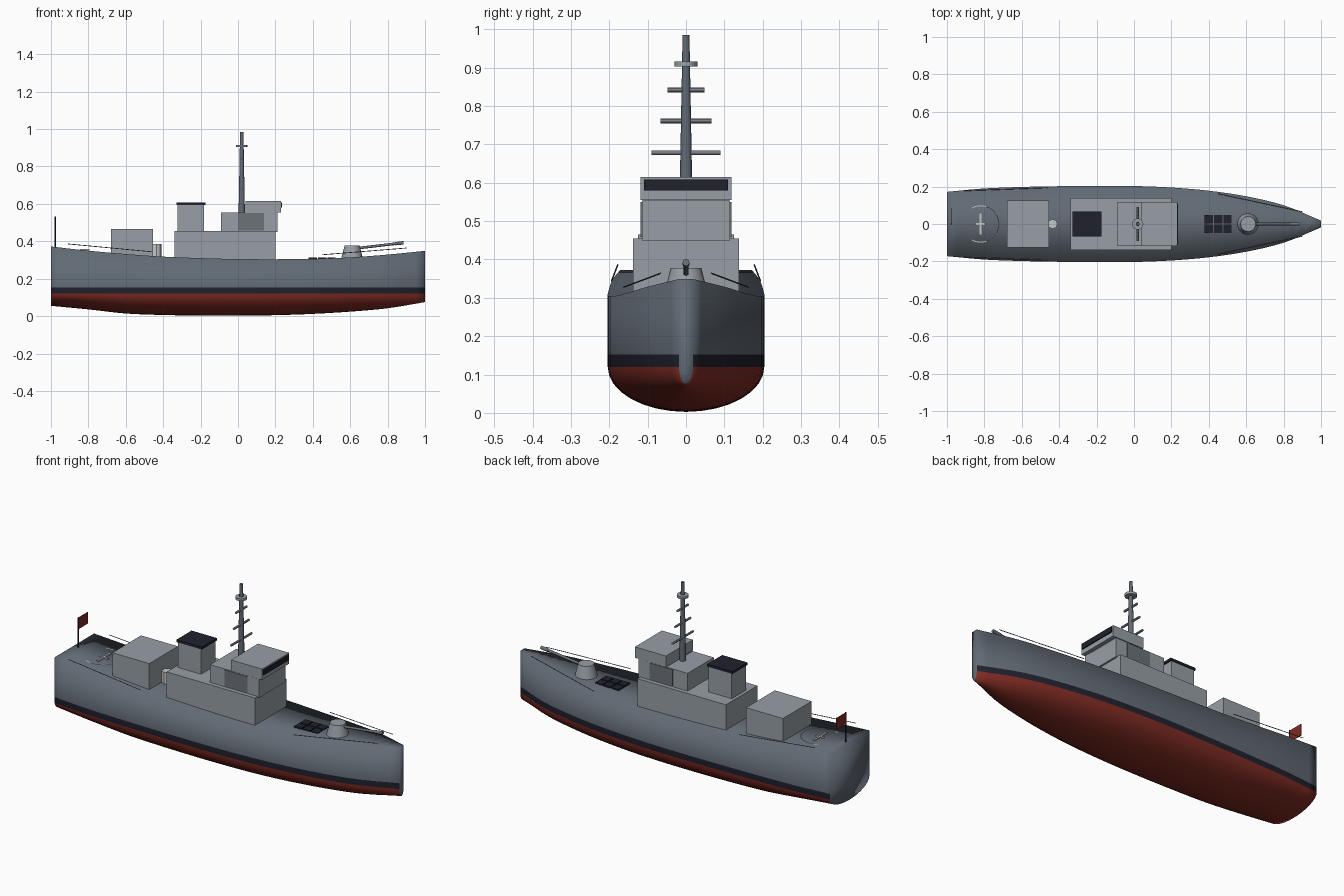
import bpy, bmesh, math
from mathutils import Vector

start_cube = bpy.data.objects.get("Cube")
if start_cube:
    bpy.data.objects.remove(start_cube)


def make_material(name, red, green, blue):
    material = bpy.data.materials.new(name)
    material.use_nodes = True
    colour = (red, green, blue, 1)
    material.diffuse_color = colour
    shader = next(n for n in material.node_tree.nodes if n.type == "BSDF_PRINCIPLED")
    shader.inputs["Base Color"].default_value = colour
    return material


hull_grey = make_material("hull grey", .12, .145, .175)
house_grey = make_material("superstructure grey", .31, .345, .38)
dark_grey = make_material("panel grey", .15, .17, .19)
navy_black = make_material("navy black", .014, .015, .026)
bottom_red = make_material("bottom red", .21, .024, .016)
pale_grey = make_material("pale grey", .55, .57, .58)


def finish(bm, name, materials, smooth_angle=None):
    """Turn a bmesh into an object with outward normals."""
    bmesh.ops.recalc_face_normals(bm, faces=bm.faces[:])
    mesh = bpy.data.meshes.new(name)
    bm.to_mesh(mesh)
    bm.free()
    for material in materials:
        mesh.materials.append(material)
    part = bpy.data.objects.new(name, mesh)
    bpy.context.scene.collection.objects.link(part)
    if smooth_angle:
        bpy.ops.object.select_all(action="DESELECT")
        part.select_set(True)
        bpy.context.view_layer.objects.active = part
        bpy.ops.object.shade_smooth_by_angle(angle=math.radians(smooth_angle))
    return part


def box(name, x, y, z, material):
    """Box between pairs of limits."""
    bm = bmesh.new()
    bmesh.ops.create_cube(bm, size=1)
    for v in bm.verts:
        v.co = [sum(limit) / 2 + c * (limit[1] - limit[0]) for c, limit in zip(v.co, (x, y, z))]
    return finish(bm, name, [material])


def rod(name, start, end, radius, material, end_radius=None, sides=12):
    """Round bar or cone between two points."""
    start, end = Vector(start), Vector(end)
    axis = end - start
    bm = bmesh.new()
    bmesh.ops.create_cone(bm, cap_ends=True, segments=sides, depth=axis.length,
                          radius1=radius, radius2=end_radius or radius)
    turn = axis.to_track_quat("Z", "Y")
    for v in bm.verts:
        v.co = turn @ v.co + (start + end) / 2
    return finish(bm, name, [material], 40)


def spline(values, t):
    """Smooth value along an evenly spaced list."""
    i = min(int(t), len(values) - 2)
    f = t - i
    a, b = values[i], values[i + 1]
    before = values[i - 1] if i else 2 * a - b
    after = values[i + 2] if i + 2 < len(values) else 2 * b - a
    return a + f / 2 * (b - before + f * (2 * before - 5 * a + 4 * b - after
                                          + f * (3 * (a - b) + after - before)))


# Hull: sections lofted from stern to bow
half_width = [.172, .19, .198, .202, .204, .203, .195, .178, .148, .1, .018]
sheer = [.372, .35, .332, .318, .31, .305, .304, .306, .314, .329, .349]
keel = [.055, .036, .014, .006, .003, .003, .005, .012, .024, .042, .075]
WATERLINE, BAND_TOP, STATIONS, BILGE = .12, .152, 40, 8
bm = bmesh.new()
sections = []
for s in range(STATIONS + 1):
    t = s * (len(keel) - 1) / STATIONS
    w, top, low = (spline(v, t) for v in (half_width, sheer, keel))
    side = [(w, top), (w, BAND_TOP)]
    for k in range(BILGE + 1):
        a = k / BILGE * math.pi / 2
        side.append((w * math.cos(a), WATERLINE - (WATERLINE - low) * math.sin(a)))
    outline = side + [(-y, z) for y, z in reversed(side[:-1])]
    x = 2 * s / STATIONS - 1
    sections.append([bm.verts.new((x, y, z)) for y, z in outline])
for back, front in zip(sections, sections[1:]):
    for i in range(len(back)):
        j = (i + 1) % len(back)
        face = bm.faces.new((back[i], back[j], front[j], front[i]))
        height = face.calc_center_median().z
        face.material_index = 2 if height < WATERLINE else 1 if height < BAND_TOP else 0
for end in (sections[0], sections[-1]):
    bm.faces.new(end)
for face in bm.faces:
    face.smooth = True
finish(bm, "hull", [hull_grey, navy_black, bottom_red])

# Deckhouses, bridge and funnel
box("aft_deckhouse", (-.68, -.455), (-.125, .125), (.3, .465), house_grey)
box("main_deckhouse", (-.34, .2), (-.138, .138), (.28, .455), house_grey)
box("bridge_base", (-.09, .21), (-.115, .115), (.45, .553), house_grey)
for side, label in ((-1, "starboard"), (1, "port")):
    box("bridge_side_panel_" + label, (0, .14),
        sorted((side * .114, side * .118)), (.458, .55), dark_grey)
box("wheelhouse", (.04, .23), (-.118, .118), (.555, .615), house_grey)
box("wheelhouse_floor", (.04, .21), (-.113, .113), (.548, .56), dark_grey)
box("wheelhouse_window", (.228, .236), (-.11, .11), (.58, .608), navy_black)
box("funnel", (-.323, -.182), (-.062, .062), (.45, .596), house_grey)
box("funnel_cap", (-.33, -.175), (-.066, .066), (.595, .608), navy_black)
rod("deck_vent", (-.435, 0, .3), (-.435, 0, .385), .026, pale_grey, sides=8)

# Mast with yards and lookout ring
MAST = .02
rod("mast", (MAST, 0, .55), (MAST, 0, .985), .017, hull_grey, .009)
for i, (height, reach) in enumerate(((.678, .09), (.761, .067), (.842, .048))):
    rod(f"mast_yard_{i}", (MAST, -reach, height), (MAST, reach, height), .006, house_grey, sides=8)
rod("mast_ring", (MAST, 0, .903), (MAST, 0, .916), .03, house_grey, sides=16)

# Gun on the foredeck
GUN = .61
rod("gun_turret", (GUN, 0, .3), (GUN, 0, .378), .06, house_grey, .04, sides=20)
rod("gun_barrel", (GUN, 0, .36), (.885, 0, .392), .007, dark_grey)
rod("gun_muzzle", (.84, 0, .387), (.885, 0, .392), .009, dark_grey)

# Foredeck hatch panels
for column in range(3):
    for row in (-1, 1):
        x, y = .4 + column * .05, row * .026
        box(f"hatch_{column}_{row}", (x - .022, x + .022), (y - .023, y + .023),
            (.305, .314), navy_black)

# Landing circle and cross on the aft deck
PAD, PAD_HEIGHT, PAD_RADIUS = -.82, .357, .1
bm = bmesh.new()
rings = [[bm.verts.new((PAD + r * math.cos(a), r * math.sin(a), PAD_HEIGHT))
          for a in (math.tau * k / 40 for k in range(40))]
         for r in (PAD_RADIUS, PAD_RADIUS - .005)]
for k in range(-1, len(rings[0]) - 1):
    bm.faces.new((rings[0][k], rings[0][k + 1], rings[1][k + 1], rings[1][k]))
finish(bm, "landing_circle", [pale_grey])
box("landing_cross_long", (PAD - .005, PAD + .005), (-.055, .055), (.35, .358), pale_grey)
box("landing_cross_short", (PAD - .026, PAD + .026), (-.005, .005), (.35, .358), pale_grey)

# Rails along both deck edges
for side, label in ((-1, "starboard"), (1, "port")):
    rod("aft_rail_" + label, (-.91, side * .178, .386), (-.46, side * .194, .344),
        .002, dark_grey, sides=6)
    rod("bow_rail_" + label, (.45, side * .162, .328), (.9, side * .066, .364),
        .002, dark_grey, sides=6)

# Flag at the stern
STAFF = -.977
rod("flagstaff", (STAFF, 0, .36), (STAFF, 0, .532), .004, navy_black, sides=8)
box("flag", (STAFF - .002, STAFF + .002), (0, .085), (.468, .53), bottom_red)
